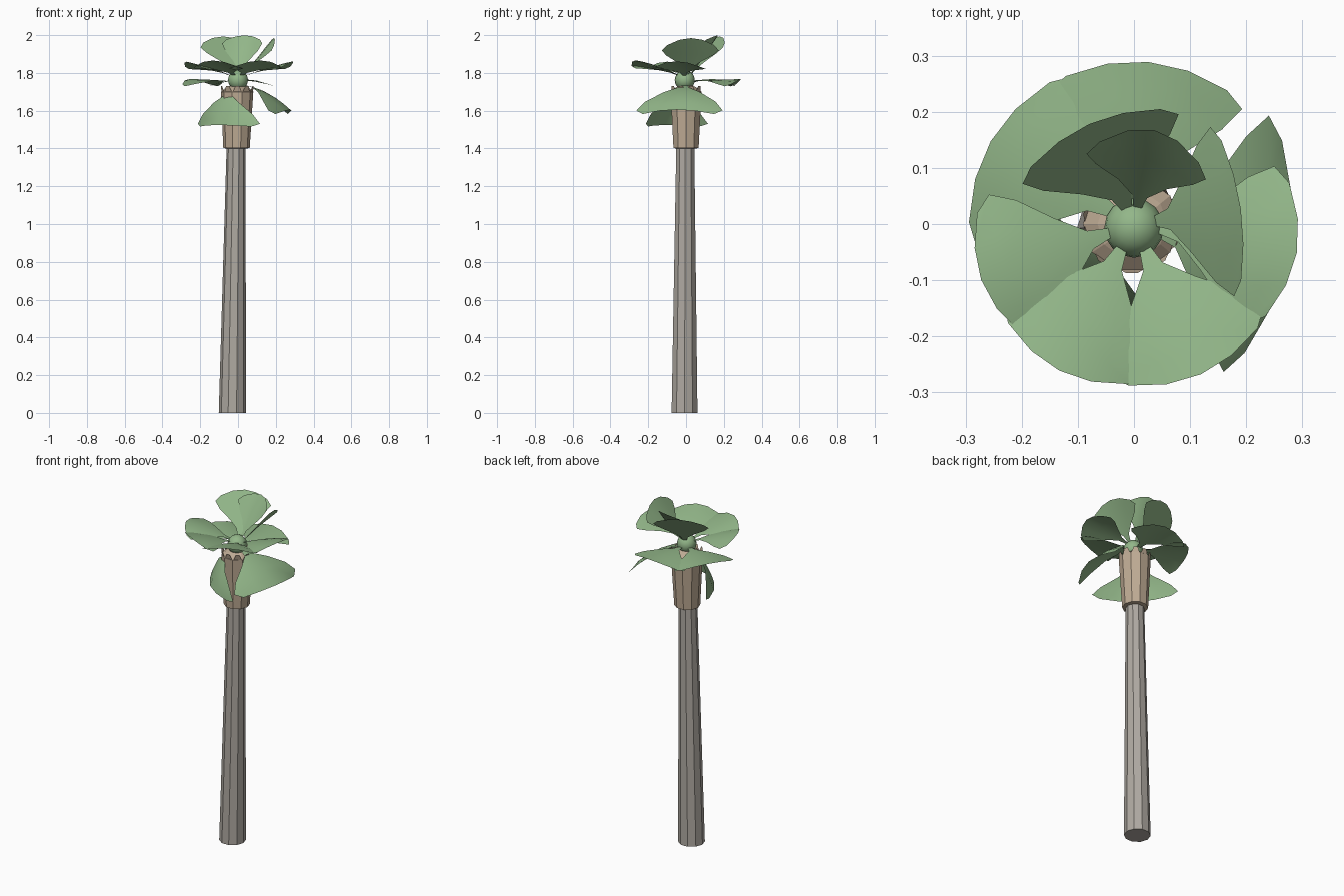
import bpy, math

if "Cube" in bpy.data.objects:
    bpy.data.objects.remove(bpy.data.objects["Cube"])


def material(name, rgb):
    m = bpy.data.materials.new(name)
    m.diffuse_color = (*rgb, 1)
    m.use_nodes = True
    m.node_tree.nodes["Principled BSDF"].inputs["Base Color"].default_value = m.diffuse_color
    return m


BARK = material("bark", (0.43, 0.40, 0.36))
HUSK = material("husk", (0.52, 0.41, 0.30))
GREEN = material("leaf_green", (0.29, 0.47, 0.25))


def make(name, verts, faces, mat):
    me = bpy.data.meshes.new(name)
    me.from_pydata(verts, [], faces)
    me.materials.append(mat)
    ob = bpy.data.objects.new(name, me)
    bpy.context.collection.objects.link(ob)
    return ob


def lathe(name, rings, n, mat):
    """Rings of (x, y, z, radius) joined into a closed, faceted tube."""
    verts = [(x + r * math.cos(2 * math.pi * i / n), y + r * math.sin(2 * math.pi * i / n), z)
             for x, y, z, r in rings for i in range(n)]
    faces = [(k * n + i, k * n + (i + 1) % n, (k + 1) * n + (i + 1) % n, (k + 1) * n + i)
             for k in range(len(rings) - 1) for i in range(n)]
    faces += [tuple(reversed(range(n))), tuple(range((len(rings) - 1) * n, len(rings) * n))]
    return make(name, verts, faces, mat)


# Slightly leaning trunk
lathe("trunk", [(-0.03, -0.008, 0, 0.072), (-0.01, -0.004, 1.42, 0.05)], 10, BARK)

# Flared husk sleeve with a recessed top
lathe("husk_sleeve", [(-0.008, 0, 1.40, 0.052), (-0.008, 0, 1.402, 0.07), (-0.005, 0, 1.70, 0.086),
                      (-0.003, 0, 1.72, 0.062), (0, 0, 1.735, 0.035)], 10, HUSK)

# Ring of pointed husk teeth
verts, faces = [], []
for i in range(10):
    a = 2 * math.pi * (i + 0.5) / 10
    for da, r, z in ((-0.3, 0.083, 1.695), (0.3, 0.083, 1.695), (0.12, 0.088, 1.73), (-0.12, 0.088, 1.73)):
        verts.append((r * math.cos(a + da) - 0.004, r * math.sin(a + da), z))
    faces.append(tuple(range(4 * i, 4 * i + 4)))
make("husk_teeth", verts, faces, HUSK)

# Round bud in the crown
bpy.ops.mesh.primitive_uv_sphere_add(segments=16, ring_count=10, radius=0.053, location=(0, -0.007, 1.762))
bud = bpy.context.object
bud.name = "crown_bud"
bud.data.materials.append(GREEN)
bpy.ops.object.shade_smooth_by_angle()

# Fan outline: (distance along the leaf, half width)
OUTLINE = [(0.0, 0.008), (0.18, 0.018), (0.38, 0.06), (0.62, 0.118), (0.82, 0.145), (1.0, 0.12)]
COLS = 4


def leaf(name, az, el, z, length, width=1.0, droop=0.0, fold=0.0, start=0.035):
    """Fan leaf: az / el in degrees, droop bends the tip down, fold bends the sides down."""
    verts, faces = [], []
    ca, sa = math.cos(math.radians(az)), math.sin(math.radians(az))
    ce, se = math.cos(math.radians(el)), math.sin(math.radians(el))
    for t, w in OUTLINE:
        for c in range(COLS + 1):
            u = 2 * c / COLS - 1
            side = u * w * width
            along = t * length * (1 - 0.16 * u * u * t)
            up = -droop * t * t - fold * (u * w / 0.145) ** 2
            r = start + along * ce - up * se
            verts.append((r * ca - side * sa, r * sa + side * ca, z + along * se + up * ce))
    n = COLS + 1
    for k in range(len(OUTLINE) - 1):
        for c in range(COLS):
            a = k * n + c
            faces.append((a, a + 1, a + n + 1, a + n))
    ob = make(name, verts, faces, GREEN)
    ob.data.shade_smooth()
    return ob


# (layer, azimuth, elevation, base z, length, width, droop, side fold, start radius)
LEAVES = [
    ("upper_leaf", 114, 50, 1.79, 0.265, 1.05, 0.0, 0.0, 0.025),
    ("upper_leaf", 78, 55, 1.79, 0.255, 0.75, 0.0, -0.03, 0.025),
    ("upper_leaf", 8, 51, 1.79, 0.25, 1.05, 0.0, 0.015, 0.035),
    ("middle_leaf", 294, 22, 1.785, 0.265, 1.05, 0.02, 0.02, 0.04),
    ("middle_leaf", 243, 22, 1.785, 0.265, 1.0, 0.02, 0.02, 0.04),
    ("middle_leaf", 200, 21, 1.785, 0.26, 0.95, 0.02, 0.02, 0.04),
    ("middle_leaf", 350, 21, 1.785, 0.265, 1.0, 0.02, 0.02, 0.04),
    ("lower_leaf", 150, 5, 1.755, 0.255, 1.2, 0.01, 0.035, 0.04),
    ("lower_leaf", 85, 5, 1.755, 0.25, 1.2, 0.01, 0.035, 0.04),
    ("drooping_leaf", 350, -10, 1.735, 0.265, 1.6, 0.085, 0.045, 0.035),
    ("drooping_leaf", 225, -50, 1.71, 0.205, 1.6, 0.045, 0.075, 0.055),
]
for i, (name, *args) in enumerate(LEAVES):
    leaf(f"{name}_{i + 1}", *args)
